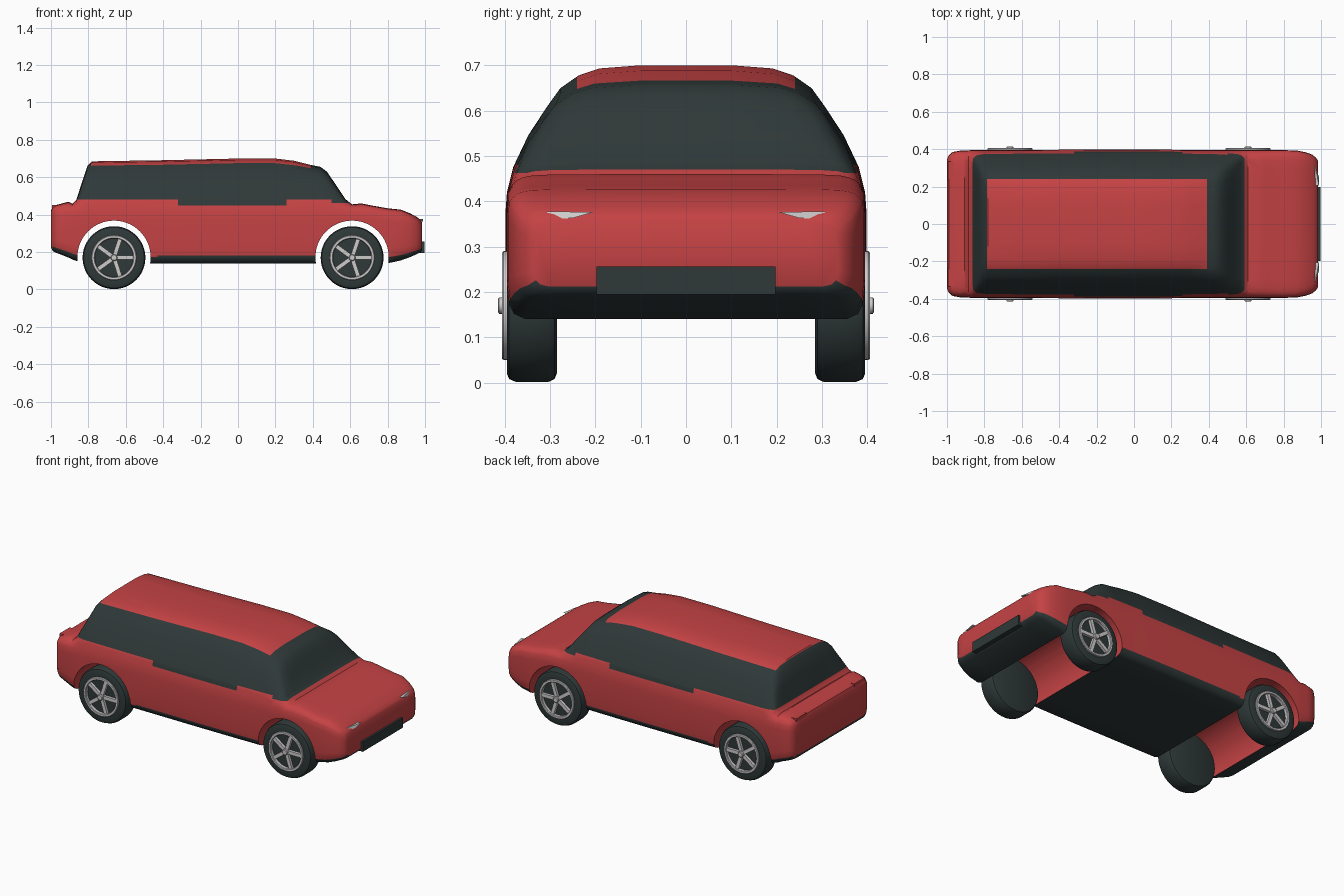
import bpy, bmesh, math
from mathutils import Matrix, Vector

if "Cube" in bpy.data.objects:
    bpy.data.objects.remove(bpy.data.objects["Cube"])


def material(name, rgb):
    m = bpy.data.materials.new(name)
    m.diffuse_color = (*rgb, 1)
    m.use_nodes = True
    m.node_tree.nodes["Principled BSDF"].inputs["Base Color"].default_value = m.diffuse_color
    return m


RED = material("red_paint", (0.56, 0.055, 0.058))
DARK = material("dark_glass_and_rubber", (0.028, 0.040, 0.040))
SILVER = material("silver", (0.62, 0.60, 0.60))
WHEELS = (-0.663, 0.61)


def finish(bm, name, mats, angle=35):
    bmesh.ops.recalc_face_normals(bm, faces=bm.faces)
    me = bpy.data.meshes.new(name)
    bm.to_mesh(me)
    bm.free()
    ob = bpy.data.objects.new(name, me)
    bpy.context.collection.objects.link(ob)
    for m in mats:
        me.materials.append(m)
    bpy.ops.object.select_all(action='DESELECT')
    bpy.context.view_layer.objects.active = ob
    ob.select_set(True)
    bpy.ops.object.shade_smooth_by_angle(angle=math.radians(angle))
    return ob


def lathe(bm, profile, n=48):
    """Turn (radius, y) points around the y axis; a closed loop makes a ring."""
    rings = []
    for r, y in profile:
        if r == 0:
            rings.append([bm.verts.new((0, y, 0))] * n)
        else:
            rings.append([bm.verts.new((r * math.cos(a), y, r * math.sin(a)))
                          for a in (2 * math.pi * i / n for i in range(n))])
    for a, b in zip(rings, rings[1:] + rings[:1]):
        for i in range(n):
            j = (i + 1) % n
            vs = list(dict.fromkeys((a[i], a[j], b[j], b[i])))
            if len(vs) > 2:
                bm.faces.new(vs)


def box(bm, lo, hi, rot=None):
    lo, hi = Vector(lo), Vector(hi)
    m = Matrix.Translation((lo + hi) / 2) @ Matrix.Diagonal((*(hi - lo), 1))
    bmesh.ops.create_cube(bm, size=1, matrix=(rot @ m) if rot else m)


# Body shell: lofted stations of (x, underside z, top z, half width)
STATIONS = [
    (-1.0, .225, .42, .345), (-.99, .205, .443, .368), (-.97, .195, .452, .385),
    (-.93, .18, .463, .392), (-.905, .17, .469, .393), (-.885, .16, .458, .394),
    (-.865, .153, .478, .395), (-.83, .145, .585, .395), (-.805, .142, .66, .395),
    (-.78, .14, .685, .395), (-.4, .14, .691, .397), (0, .14, .70, .398),
    (.2, .14, .70, .397), (.3, .14, .688, .396), (.38, .14, .668, .395),
    (.44, .14, .656, .395), (.475, .14, .63, .395), (.53, .14, .55, .395),
    (.575, .14, .482, .395), (.61, .14, .455, .395), (.66, .14, .46, .395),
    (.72, .14, .448, .395), (.8, .14, .434, .395), (.87, .155, .427, .393),
    (.92, .173, .407, .383), (.955, .188, .388, .37), (.975, .198, .373, .352),
    (.985, .212, .358, .335)]
LOW = [(0, 0), (.90, 0), (.96, .04), (.988, .12), (1, .3), (1, .6), (1, .85)]
RISE = [0, .2, .45, .67, .82, .92, .975, 1, 1]
CABIN = [.392, .378, .345, .305, .275, .235, .19, .1, 0]
HOOD = [.392, .388, .382, .373, .36, .34, .3, .15, 0]


def section(x, zb, zt, w):
    belt = min(.42, zt - .03)
    c = max(0, min(1, (zt - .46) / .23))
    half = [(w * k, zb + (belt - zb) * t) for k, t in LOW]
    half += [(w / .395 * (h + (k - h) * c), belt + (zt - belt) * f)
             for f, k, h in zip(RISE, CABIN, HOOD)]
    return [(x, y, z) for y, z in half] + [(x, -y, z) for y, z in half[-2:0:-1]]


def glass_floor(x):
    return .48 if x < -.32 else .45 if x < .26 else .48 if x < .5 else .462


def body_colour(f):
    x, y, z = f.calc_center_median()
    roof = abs(y) < .24 and -.785 < x < .39
    if -.87 < x < .59 and z > glass_floor(x) and not roof:
        return 1
    if f.normal.z < -.3 and z < .26 and abs(f.normal.x) < .98:
        return 1
    return int(-.43 < x < .42 and z < .182)


bm = bmesh.new()
loops = [[bm.verts.new(p) for p in section(*s)] for s in STATIONS]
for a, b in zip(loops, loops[1:]):
    for i in range(len(a)):
        j = (i + 1) % len(a)
        bm.faces.new((a[i], a[j], b[j], b[i]))
bm.faces.new(loops[0])
bm.faces.new(loops[-1])
# Cut clean outlines for windows, roof panel and sills
cuts = [((x, 0, 0), (1, 0, 0)) for x in (-.785, -.43, -.32, .26, .39, .42, .5, .59)]
cuts += [((0, 0, z), (0, 0, 1)) for z in (.182, .45, .462, .48)]
cuts += [((0, y, 0), (0, 1, 0)) for y in (-.24, .24)]
for co, no in cuts:
    bmesh.ops.bisect_plane(bm, geom=bm.verts[:] + bm.edges[:] + bm.faces[:],
                           plane_co=co, plane_no=no, dist=1e-5)
bmesh.ops.recalc_face_normals(bm, faces=bm.faces)
for f in bm.faces:
    f.material_index = body_colour(f)
body = finish(bm, "body", [RED, DARK], 40)

# Wheel arches cut right across the body
for x in WHEELS:
    bm = bmesh.new()
    lathe(bm, [(0, -.6), (.196, -.6), (.196, .6), (0, .6)], 64)
    bmesh.ops.translate(bm, verts=bm.verts, vec=(x, 0, .172))
    cutter = finish(bm, "arch_cutter", [RED])
    cutter.hide_render = True
    mod = body.modifiers.new("arch", 'BOOLEAN')
    mod.operation, mod.solver, mod.object = 'DIFFERENCE', 'EXACT', cutter
    bpy.context.view_layer.objects.active = body
    bpy.ops.object.modifier_apply(modifier=mod.name)
    bpy.data.objects.remove(cutter)
bpy.ops.object.select_all(action='DESELECT')
body.select_set(True)
bpy.ops.object.shade_smooth_by_angle(angle=math.radians(40))

# Wheels: tyre, plus rim ring, five spokes and hub
TYRE = [(0, .285), (.15, .285), (.162, .29), (.168, .303), (.168, .376),
        (.162, .39), (.15, .395), (.118, .395), (.114, .385), (0, .385)]
RIM = [(.103, .384), (.103, .402), (.106, .406), (.117, .406), (.12, .402), (.12, .384)]
HUB = [(0, .38), (.018, .38), (.018, .412), (.014, .415), (0, .415)]
for x, end in zip(WHEELS, ("rear", "front")):
    for side, label in ((1, "left"), (-1, "right")):
        place = Matrix.Translation((x, 0, .17)) @ Matrix.Diagonal((1, side, 1, 1))
        bm = bmesh.new()
        lathe(bm, TYRE)
        bm.transform(place)
        finish(bm, f"{end}_{label}_tyre", [DARK])
        bm = bmesh.new()
        lathe(bm, RIM)
        lathe(bm, HUB, 20)
        for k in range(5):
            box(bm, (.012, .384, -.011), (.106, .402, .011),
                Matrix.Rotation(2 * math.pi * k / 5, 4, 'Y'))
        bm.transform(place)
        finish(bm, f"{end}_{label}_rim", [SILVER])

# Front number plate panel
bm = bmesh.new()
box(bm, (.97, -.197, .195), (.998, .197, .256))
finish(bm, "front_plate", [DARK])

# Headlights (tapered inwards) and tail lights
for s, label in ((1, "left"), (-1, "right")):
    bm = bmesh.new()
    outline = [(.205, .376), (.305, .378), (.312, .37), (.306, .361), (.25, .363)]
    back, front = ([bm.verts.new((x - .35 * max(0, y - .25), s * y, z)) for y, z in outline]
                   for x in (.955, .989))
    bm.faces.new(back)
    bm.faces.new(front)
    for i in range(5):
        j = (i + 1) % 5
        bm.faces.new((back[i], back[j], front[j], front[i]))
    finish(bm, f"headlight_{label}", [SILVER])
    bm = bmesh.new()
    ys = sorted((s * .235, s * .335))
    box(bm, (-.995, ys[0], .432), (-.962, ys[1], .452))
    finish(bm, f"tail_light_{label}", [RED])
